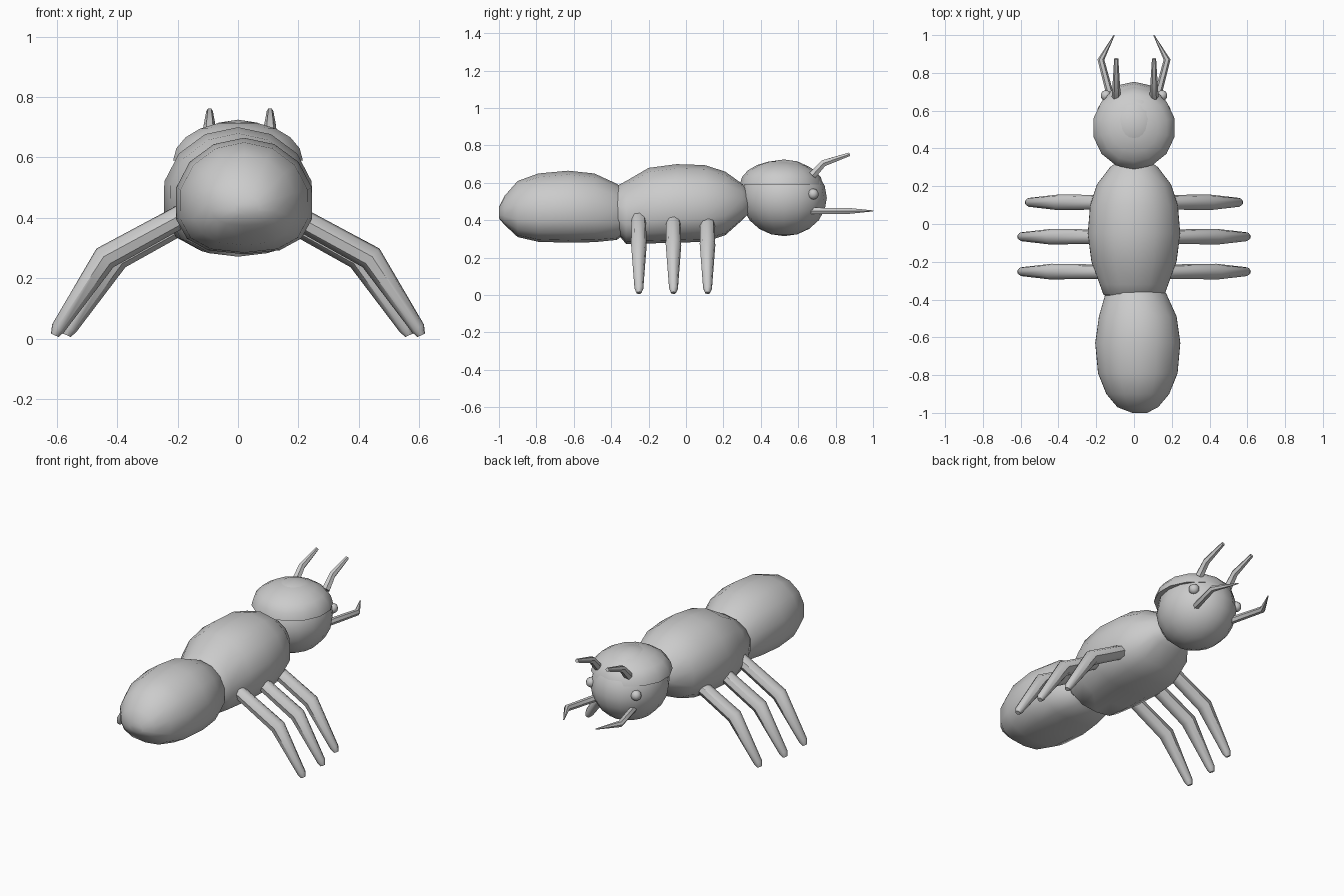
import bpy
import bmesh
from math import sin, cos, pi
from mathutils import Vector

if "Cube" in bpy.data.objects:
    bpy.data.objects.remove(bpy.data.objects["Cube"])

GREY = (0.6, 0.6, 0.6, 1)
mat = bpy.data.materials.new("plain grey")
mat.use_nodes = True
mat.diffuse_color = GREY
mat.node_tree.nodes["Principled BSDF"].inputs["Base Color"].default_value = GREY


def finish(name, bm, angle=50):
    bmesh.ops.recalc_face_normals(bm, faces=bm.faces)
    mesh = bpy.data.meshes.new(name)
    bm.to_mesh(mesh)
    bm.free()
    mesh.materials.append(mat)
    ob = bpy.data.objects.new(name, mesh)
    bpy.context.collection.objects.link(ob)
    bpy.ops.object.select_all(action='DESELECT')
    ob.select_set(True)
    bpy.context.view_layer.objects.active = ob
    bpy.ops.object.shade_smooth_by_angle(angle=angle * pi / 180)
    return ob


def loft(name, rings, angle=50):
    """Skin a list of point rings and cap both ends."""
    bm = bmesh.new()
    loops = [[bm.verts.new(p) for p in ring] for ring in rings]
    n = len(loops[0])
    for a, b in zip(loops, loops[1:]):
        for i in range(n):
            j = (i + 1) % n
            bm.faces.new((a[i], a[j], b[j], b[i]))
    bm.faces.new(loops[0])
    bm.faces.new(loops[-1])
    return finish(name, bm, angle)


def body(name, rows, sides=14):
    """Body segment along y, with a rounder back and a boxier belly."""
    rings = []
    for y, cx, rx, top, low in rows:
        mid = low + 0.45 * (top - low)
        ring = []
        for i in range(sides):
            a = 2 * pi * i / sides + pi / 2
            c, s = cos(a), sin(a)
            if s < 0:
                c = (1 if c > 0 else -1) * abs(c) ** 0.8
                z = mid - (mid - low) * abs(s) ** 0.75
            else:
                z = mid + (top - mid) * s
            ring.append((cx + rx * c, y, z))
        rings.append(ring)
    return loft(name, rings)


def tube(name, points, radii, sides=8):
    """Tapered bent limb with mitred joints."""
    pts = [Vector(p) for p in points]
    rings = []
    for k, p in enumerate(pts):
        d = (pts[min(k + 1, len(pts) - 1)] - pts[max(k - 1, 0)]).normalized()
        u = d.cross(Vector((0.01, 0.1, 1))).normalized()
        v = u.cross(d)
        rings.append([p + radii[k] * (u * cos(2 * pi * i / sides) + v * sin(2 * pi * i / sides))
                      for i in range(sides)])
    return loft(name, rings, 45)


def ball(name, centre, size, seg=16, rows=10, floor=None):
    bm = bmesh.new()
    bmesh.ops.create_uvsphere(bm, u_segments=seg, v_segments=rows, radius=1)
    if floor is not None:
        cut = bmesh.ops.bisect_plane(bm, geom=bm.verts[:] + bm.edges[:] + bm.faces[:],
                                     plane_co=(0, 0, floor), plane_no=(0, 0, 1), clear_inner=True)
        edges = [e for e in cut["geom_cut"] if isinstance(e, bmesh.types.BMEdge)]
        bmesh.ops.contextual_create(bm, geom=edges)
    for v in bm.verts:
        v.co = Vector(centre) + Vector([a * s for a, s in zip(v.co, size)])
    return finish(name, bm)


# Body segments: y, x centre, half width, top, bottom
body("abdomen", [
    (-1.0, 0.03, 0.04, 0.47, 0.41),
    (-0.97, 0.02, 0.11, 0.53, 0.375),
    (-0.90, 0.02, 0.17, 0.61, 0.31),
    (-0.79, 0.02, 0.215, 0.65, 0.285),
    (-0.63, 0.02, 0.23, 0.665, 0.28),
    (-0.49, 0.02, 0.21, 0.65, 0.283),
    (-0.37, 0.01, 0.165, 0.595, 0.295),
    (-0.27, 0.01, 0.09, 0.52, 0.37)])
body("thorax", [
    (-0.40, 0, 0.10, 0.53, 0.40),
    (-0.375, 0, 0.165, 0.58, 0.34),
    (-0.32, 0, 0.185, 0.61, 0.272),
    (-0.20, 0, 0.23, 0.68, 0.276),
    (-0.05, 0, 0.25, 0.70, 0.28),
    (0.10, 0, 0.237, 0.695, 0.285),
    (0.21, 0, 0.20, 0.66, 0.32),
    (0.30, 0, 0.13, 0.595, 0.40),
    (0.36, 0, 0.05, 0.53, 0.46)])

# Head with an overhanging cap
ball("head", (0, 0.525, 0.52), (0.208, 0.228, 0.205))
ball("head_cap", (0, 0.51, 0.59), (0.22, 0.222, 0.13), 14, 10, 0.0)

# Mirrored parts: eyes, jaws, feelers and legs
for side, s in (("left", 1), ("right", -1)):
    ball(side + "_eye", (s * 0.148, 0.68, 0.54), (0.029, 0.029, 0.029), 10, 8)
    tube(side + "_jaw",
         [(s * 0.12, 0.66, 0.45), (s * 0.175, 0.87, 0.45), (s * 0.105, 1.0, 0.45)],
         [0.02, 0.018, 0.003], 6)
    x = s * 0.1 + 0.006
    tube(side + "_feeler",
         [(x, 0.675, 0.64), (x, 0.735, 0.705), (x, 0.875, 0.753)],
         [0.024, 0.02, 0.011], 6)
    for place, y, dx in (("front", 0.115, -0.04), ("middle", -0.067, 0), ("rear", -0.252, 0)):
        tube(f"{place}_{side}_leg",
             [(s * (0.18 + dx), y, 0.41), (s * (0.44 + dx), y, 0.268),
              (s * (0.595 + dx), y, 0.035), (s * (0.606 + dx), y, 0.012)],
             [0.038, 0.042, 0.024, 0.014])
